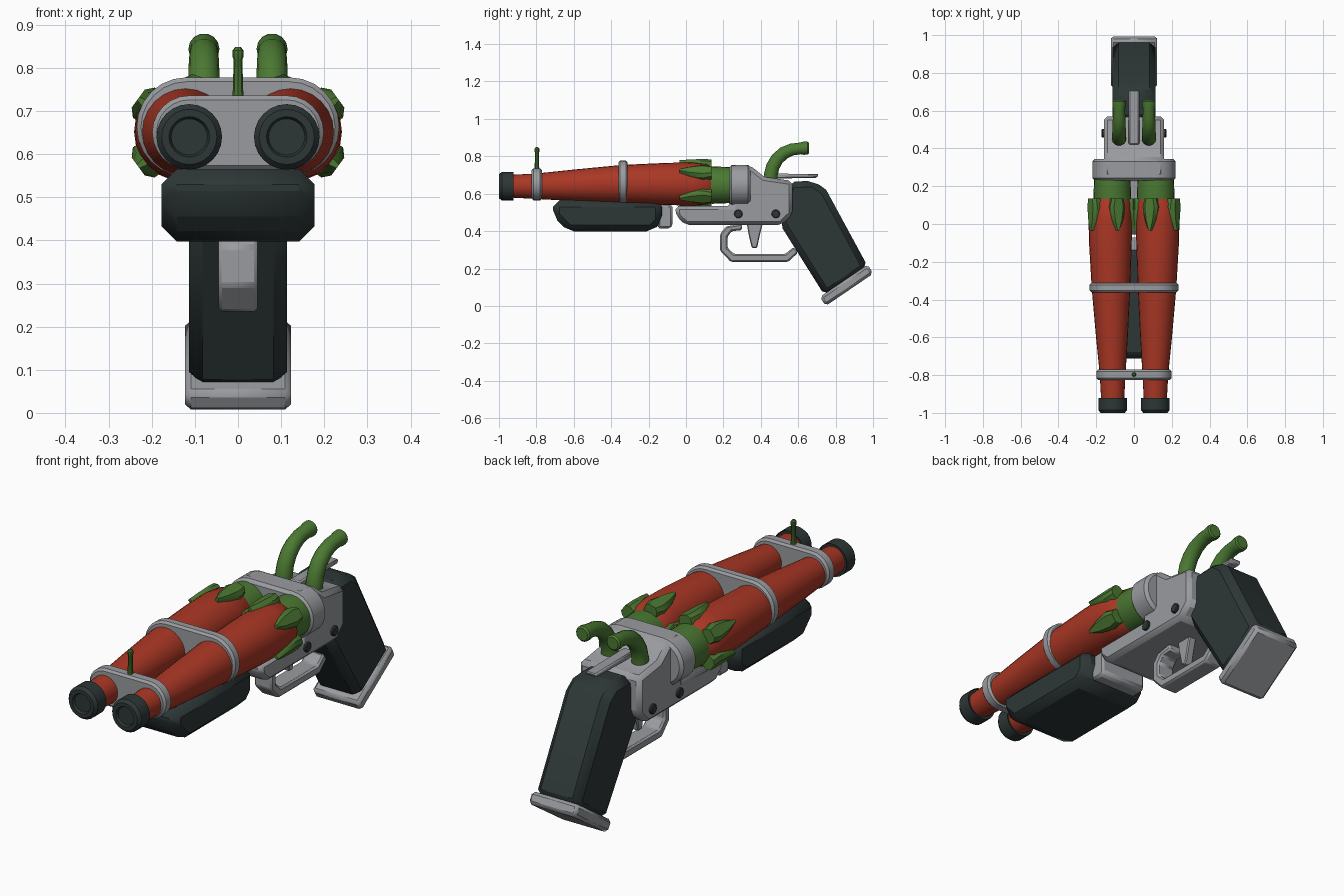
import bpy, bmesh, math
from mathutils import Vector

cube = bpy.data.objects.get("Cube")
if cube:
    bpy.data.objects.remove(cube, do_unlink=True)


def material(name, rgb):
    m = bpy.data.materials.new(name)
    m.use_nodes = True
    m.diffuse_color = (*rgb, 1)
    m.node_tree.nodes["Principled BSDF"].inputs["Base Color"].default_value = (*rgb, 1)
    return m


RED = material("pepper red", (0.40, 0.038, 0.018))
GREEN = material("stem green", (0.07, 0.19, 0.032))
DARK = material("dark slate", (0.026, 0.037, 0.037))
GREY = material("metal grey", (0.32, 0.33, 0.35))


def finish(name, bm, mat, bevel=0):
    bmesh.ops.recalc_face_normals(bm, faces=bm.faces)
    me = bpy.data.meshes.new(name)
    bm.to_mesh(me)
    bm.free()
    me.materials.append(mat)
    me.shade_smooth()
    me.set_sharp_from_angle(angle=math.radians(32))
    ob = bpy.data.objects.new(name, me)
    bpy.context.collection.objects.link(ob)
    if bevel:
        mod = ob.modifiers.new("Bevel", "BEVEL")
        mod.width = bevel
        mod.segments = 1
        mod.limit_method = "ANGLE"
        mod.angle_limit = math.radians(35)
    return ob


def loft(name, rings, mat, bevel=0):
    """Skin a list of equal-length point rings and cap both ends."""
    bm = bmesh.new()
    loops = [[bm.verts.new(p) for p in ring] for ring in rings]
    n = len(loops[0])
    for a, b in zip(loops, loops[1:]):
        for i in range(n):
            j = (i + 1) % n
            bm.faces.new((a[i], a[j], b[j], b[i]))
    bm.faces.new(loops[0])
    bm.faces.new(loops[-1])
    return finish(name, bm, mat, bevel)


def side_prism(name, outline, half, mat, bevel=0, x=0):
    """Extrude a (y, z) outline across x."""
    return loft(name, [[(x + s * half, y, z) for y, z in outline] for s in (-1, 1)], mat, bevel)


def stadium(name, y0, y1, cx, cz, r, mat, bevel):
    """Rounded-end plate that wraps both barrels."""
    pts = []
    for side, start in ((1, -90), (-1, 90)):
        for k in range(13):
            a = math.radians(start + 15 * k)
            pts.append((side * cx + r * math.cos(a), cz + r * math.sin(a)))
    rings = [[(x * 1, y, z) for x, z in pts] for y in (y0, y1)]
    return loft(name, rings, mat, bevel)


def lathe(name, profile, mat, sides=24):
    """Profile rows: y, radius, centre x, centre z."""
    turn = [math.tau * i / sides for i in range(sides)]
    return loft(name, [[(cx + r * math.cos(t), y, cz + r * math.sin(t)) for t in turn]
                       for y, r, cx, cz in profile], mat)


def tube(name, path, mat, x, sides=14):
    """Sweep a circle along (y, z, radius) points."""
    rings = []
    for i, (y, z, r) in enumerate(path):
        a, b = path[max(i - 1, 0)], path[min(i + 1, len(path) - 1)]
        d = Vector((0, b[0] - a[0], b[1] - a[1])).normalized()
        up = Vector((0, -d.z, d.y))
        c = Vector((x, y, z))
        rings.append([c + r * (Vector((1, 0, 0)) * math.cos(t) + up * math.sin(t))
                      for t in (math.tau * k / sides for k in range(sides))])
    return loft(name, rings, mat)


def leaf(name, cx, cz, angle, mat):
    """Pointed sepal lying on the barrel surface."""
    out = Vector((math.cos(angle), 0, math.sin(angle)))
    across = Vector((-out.z, 0, out.x))
    half = [(0.135, 0.032), (0.09, 0.043), (0.02, 0.03), (-0.035, 0.008)]
    outline = half + [(y, -w) for y, w in reversed(half)]
    centre = Vector((cx, 0, cz))
    rings = [[centre + out * r + across * (w * k) + Vector((0, y, 0)) for y, w in outline]
             for r, k in ((0.09, 1), (0.118, 1), (0.134, 0.6))]
    return loft(name, rings, mat)


# Barrels, muzzles, collars, sepals and stems, one set per side
for s, side in ((1, "left"), (-1, "right")):
    lathe(side + "_barrel", [(-0.95, 0.06, s * 0.113, 0.64), (-0.8, 0.068, s * 0.113, 0.64),
                             (-0.6, 0.084, s * 0.117, 0.645), (-0.34, 0.102, s * 0.122, 0.652),
                             (-0.1, 0.113, s * 0.125, 0.652), (0.03, 0.115, s * 0.126, 0.652),
                             (0.11, 0.109, s * 0.122, 0.65), (0.145, 0.09, s * 0.116, 0.646)], RED)
    muzzle = [(-0.93, 0.058), (-0.93, 0.072), (-0.922, 0.076), (-0.985, 0.076), (-1, 0.064),
              (-1, 0.047), (-0.988, 0.042)]
    lathe(side + "_muzzle", [(y, r, s * 0.113, 0.64) for y, r in muzzle], DARK)
    collar = [(0.1, 0.095), (0.14, 0.1), (0.24, 0.096)]
    lathe(side + "_collar", [(y, r, s * 0.115, 0.646) for y, r in collar], GREEN)
    for k in range(5):
        a = math.radians(36 + 72 * k)
        leaf(f"{side}_sepal_{k + 1}", s * 0.123, 0.65, a if s > 0 else math.pi - a, GREEN)

    stem = [(0.452, 0.64, 0.039), (0.453, 0.7, 0.038), (0.464, 0.745, 0.037), (0.487, 0.785, 0.036),
            (0.522, 0.817, 0.035), (0.565, 0.836, 0.033), (0.61, 0.842, 0.032),
            (0.628, 0.843, 0.036), (0.65, 0.844, 0.036), (0.657, 0.844, 0.029)]
    tube(side + "_stem_hammer", stem, GREEN, s * 0.079)

    # Receiver screws
    for k, y in enumerate((0.28, 0.48)):
        ring = [(y + 0.023 * math.cos(t), 0.492 + 0.023 * math.sin(t))
                for t in (math.tau * i / 12 for i in range(12))]
        side_prism(f"{side}_screw_{k + 1}", ring, 0.01, DARK, 0.004, s * 0.162)

# Barrel bands and rear clamp
stadium("front_band", -0.825, -0.77, 0.113, 0.65, 0.086, GREY, 0.01)
stadium("middle_band", -0.362, -0.312, 0.12, 0.663, 0.115, GREY, 0.01)
stadium("barrel_clamp", 0.23, 0.345, 0.112, 0.645, 0.109, GREY, 0.014)

# Front sight
sight = [(0.013, 0.72), (0.01, 0.82), (0.013, 0.825), (0.013, 0.84), (0.006, 0.849)]
loft("front_sight", [[(w * math.cos(t), -0.797 + w * math.sin(t), z)
                      for t in (math.tau * i / 8 for i in range(8))] for w, z in sight], GREEN)

# Receiver
side_prism("receiver", [(-0.06, 0.535), (-0.05, 0.475), (0, 0.432), (0.51, 0.432), (0.57, 0.49),
                        (0.57, 0.668), (0.42, 0.69), (0.34, 0.753), (0.245, 0.753),
                        (0.245, 0.535)], 0.16, GREY, 0.02)
side_prism("rear_lever", [(0.42, 0.68), (0.70, 0.685), (0.71, 0.705), (0.42, 0.708)],
           0.028, GREY, 0.006)

# Fore-end and its latch
side_prism("fore_end", [(-0.712, 0.565), (-0.712, 0.48), (-0.63, 0.397), (-0.18, 0.397),
                        (-0.128, 0.45), (-0.128, 0.565)], 0.177, DARK, 0.035)
side_prism("fore_end_latch", [(-0.15, 0.54), (-0.15, 0.415), (-0.085, 0.415), (-0.072, 0.43),
                              (-0.072, 0.54)], 0.12, GREY, 0.01)

# Trigger guard and trigger
outer = [(0.30, 0.44), (0.215, 0.425), (0.182, 0.385), (0.182, 0.295), (0.24, 0.235),
         (0.545, 0.235), (0.60, 0.285)]
inner = [(0.30, 0.405), (0.245, 0.4), (0.222, 0.37), (0.222, 0.31), (0.258, 0.277),
         (0.53, 0.277), (0.575, 0.315)]
side_prism("trigger_guard", outer + inner[::-1], 0.045, GREY, 0.008)
side_prism("trigger", [(0.325, 0.44), (0.335, 0.38), (0.352, 0.31), (0.38, 0.31), (0.395, 0.38),
                       (0.41, 0.44)], 0.02, GREY, 0.005)

# Grip and butt plate
side_prism("grip", [(0.50, 0.44), (0.55, 0.665), (0.685, 0.668), (0.75, 0.62), (0.975, 0.205),
                    (0.745, 0.05)], 0.114, DARK, 0.032)
side_prism("butt_plate", [(0.716, 0.048), (0.747, 0), (1.0, 0.172), (0.972, 0.222)],
           0.123, GREY, 0.014)
